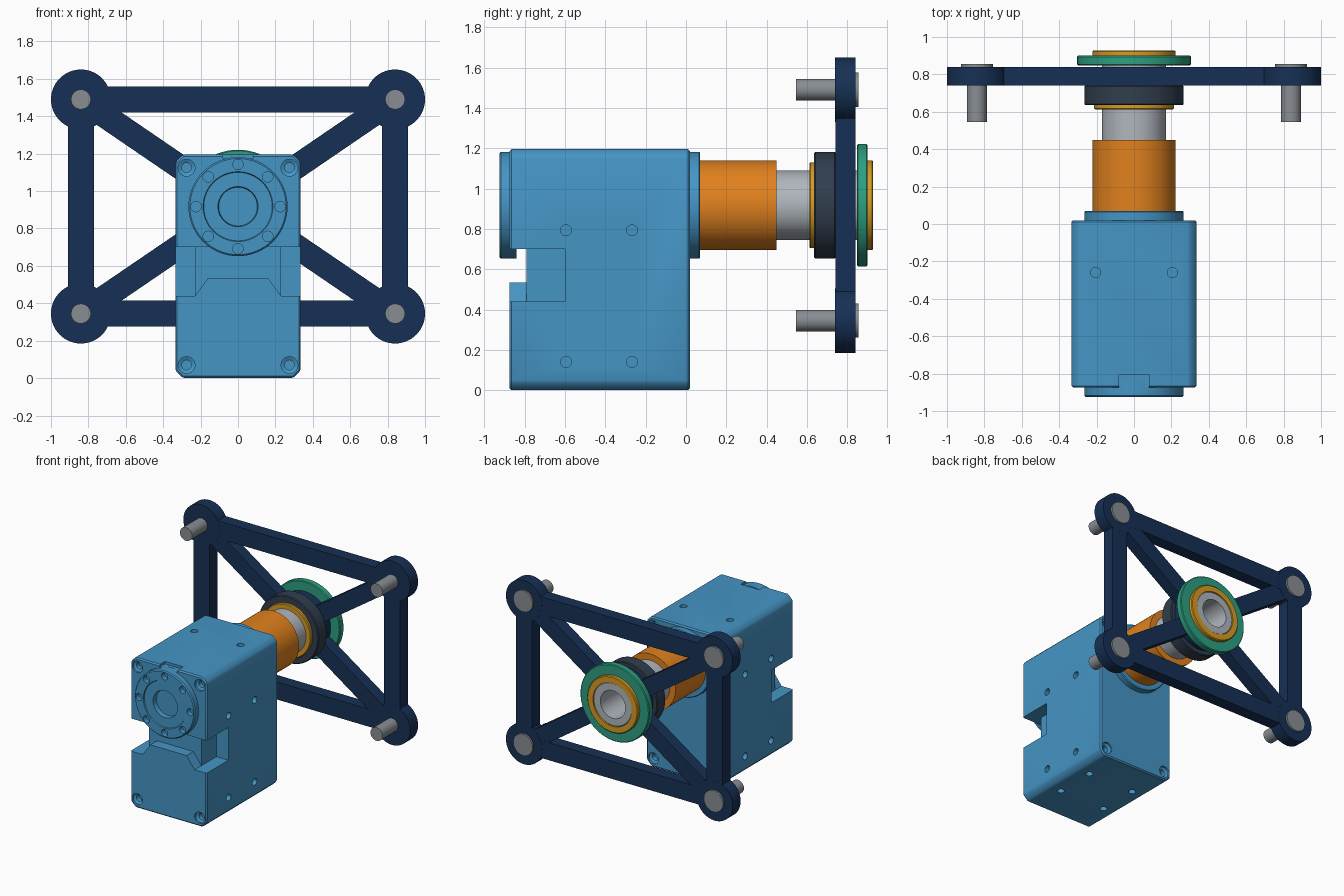
import bpy, bmesh
from math import sin, cos, pi
from mathutils import Vector

if "Cube" in bpy.data.objects:
    bpy.data.objects.remove(bpy.data.objects["Cube"])

CZ = 0.917  # height of the drive axis


def material(name, rgb):
    m = bpy.data.materials.new(name)
    m.diffuse_color = (*rgb, 1)
    m.use_nodes = True
    m.node_tree.nodes["Principled BSDF"].inputs["Base Color"].default_value = m.diffuse_color
    return m


BLUE = material("blue", (0.06, 0.30, 0.56))
NAVY = material("navy", (0.008, 0.03, 0.09))
SLATE = material("slate", (0.03, 0.048, 0.076))
ORANGE = material("orange", (0.75, 0.22, 0.013))
GOLD = material("gold", (0.68, 0.33, 0.017))
GREEN = material("green", (0.026, 0.35, 0.22))
STEEL = material("steel", (0.43, 0.47, 0.51))
BOLT = material("bolt_grey", (0.25, 0.27, 0.29))


def finish(name, bm, mat=None):
    bmesh.ops.recalc_face_normals(bm, faces=bm.faces[:])
    me = bpy.data.meshes.new(name)
    bm.to_mesh(me)
    bm.free()
    ob = bpy.data.objects.new(name, me)
    bpy.context.collection.objects.link(ob)
    if mat:
        me.materials.append(mat)
    return ob


def lathe(bm, profile, loc=(0, 0, CZ), direction=(0, 1, 0), n=64):
    """Revolve a closed (radius, along) profile about an axis."""
    rot = Vector((0, 1, 0)).rotation_difference(Vector(direction))
    rings = [[bm.verts.new(rot @ Vector((r * cos(2 * pi * i / n), a, r * sin(2 * pi * i / n))) + Vector(loc))
              for i in range(n)] for r, a in profile]
    for k in range(len(profile)):
        j = (k + 1) % len(profile)
        if profile[k][0] == 0 and profile[j][0] == 0:
            continue
        for i in range(n):
            h = (i + 1) % n
            bm.faces.new((rings[k][i], rings[k][h], rings[j][h], rings[j][i]))
    bmesh.ops.remove_doubles(bm, verts=[v for ring in rings for v in ring], dist=1e-5)


def prism(bm, pts, y0, y1):
    """Extrude an x-z outline along y."""
    a = [bm.verts.new((x, y0, z)) for x, z in pts]
    b = [bm.verts.new((x, y1, z)) for x, z in pts]
    bm.faces.new(a)
    bm.faces.new(b[::-1])
    for i in range(len(pts)):
        j = (i + 1) % len(pts)
        bm.faces.new((a[i], b[i], b[j], a[j]))


def rect(x0, x1, z0, z1):
    return [(x0, z0), (x1, z0), (x1, z1), (x0, z1)]


def disc(r, y0, y1):
    return [(0, y0), (r, y0), (r, y1), (0, y1)]


def ring(ro, ri, y0, y1, c=0.006):
    return [(ri, y0), (ro - c, y0), (ro, y0 + c), (ro, y1 - c), (ro - c, y1), (ri, y1)]


def apply_modifier(ob, kind, **props):
    m = ob.modifiers.new("m", kind)
    for k, v in props.items():
        setattr(m, k, v)
    bpy.context.view_layer.objects.active = ob
    bpy.ops.object.modifier_apply(modifier=m.name)


def cut(ob, bm):
    cutter = finish("cutter", bm)
    cutter.hide_render = True
    apply_modifier(ob, 'BOOLEAN', object=cutter, operation='DIFFERENCE', solver='EXACT')
    bpy.data.objects.remove(cutter)


def smooth(ob):
    bpy.ops.object.select_all(action='DESELECT')
    ob.select_set(True)
    bpy.context.view_layer.objects.active = ob
    bpy.ops.object.shade_smooth_by_angle(angle=0.5)


def turned(name, profile, mat, loc=(0, 0, CZ)):
    bm = bmesh.new()
    lathe(bm, profile, loc)
    ob = finish(name, bm, mat)
    smooth(ob)
    return ob


# Motor housing: chamfered block with small edge bevels
W, T, C = 0.335, 1.195, 0.04
bm = bmesh.new()
prism(bm, [(-W + C, 0), (W - C, 0), (W, C), (W, T - C), (W - C, T), (-W + C, T), (-W, T - C), (-W, C)], -0.875, 0.02)
body = finish("motor_housing", bm, BLUE)
apply_modifier(body, 'BEVEL', width=0.01, segments=1, limit_method='ANGLE')

# Front recess under the output disc, then deeper side pockets
bm = bmesh.new()
prism(bm, [(-0.4, 0.44), (-0.23, 0.44), (-0.16, 0.535), (0.16, 0.535), (0.23, 0.44), (0.4, 0.44),
           (0.4, 0.70), (-0.4, 0.70)], -1, -0.79)
cut(body, bm)
bm = bmesh.new()
for s in (-1, 1):
    prism(bm, rect(*sorted((s * 0.23, s * 0.4)), 0.44, 0.70), -1, -0.60)
cut(body, bm)

# Index notch on top, counterbored corner holes, and mounting holes
bm = bmesh.new()
prism(bm, rect(-0.08, 0.08, 1.175, 1.25), -0.95, -0.805)
counterbore = [(0, -0.02), (0.045, -0.02), (0.045, 0.015), (0.026, 0.025), (0.026, 0.06), (0, 0.06)]
small = disc(0.027, -0.02, 0.035)
for s in (-1, 1):
    for z in (0.07, 1.125):
        lathe(bm, counterbore, (s * 0.275, -0.875, z), (0, 1, 0), 24)
        lathe(bm, counterbore, (s * 0.275, 0.02, z), (0, -1, 0.0001), 24)
    for y in (-0.595, -0.268):
        for z in (0.14, 0.793):
            lathe(bm, small, (s * W, y, z), (-s, 0, 0), 24)
        lathe(bm, small, (s * 0.205, y, 0), (0, 0, 1), 24)
    lathe(bm, small, (s * 0.205, -0.26, T), (0, 0, -1), 24)
cut(body, bm)
smooth(body)

# Output disc on the front with a bolt circle
front_disc = turned("front_output_disc", [
    (0, -0.84), (0.265, -0.84), (0.265, -0.917), (0.257, -0.925), (0.187, -0.925),
    (0.183, -0.917), (0.107, -0.917), (0.103, -0.88), (0, -0.88)], BLUE)
bm = bmesh.new()
for i in range(8):
    a = i * pi / 4
    lathe(bm, disc(0.028, -0.95, -0.885), (0.225 * cos(a), 0, CZ + 0.225 * sin(a)), n=24)
cut(front_disc, bm)
smooth(front_disc)

# Drive train along the axis
turned("rear_output_disc", ring(0.265, 0.1, 0.0, 0.07), BLUE)
turned("coupler", disc(0.223, 0.06, 0.45), ORANGE)
turned("hollow_shaft", ring(0.172, 0.11, 0.44, 0.922), STEEL)
turned("front_bearing_ring", ring(0.213, 0.17, 0.612, 0.65), GOLD)
turned("bearing_hub", ring(0.265, 0.17, 0.635, 0.742), SLATE)
turned("rear_flange", ring(0.304, 0.17, 0.848, 0.90), GREEN)
turned("rear_bearing_ring", ring(0.223, 0.171, 0.89, 0.928), GOLD)

# Truss frame: corner bosses, perimeter bars, diagonals, centre ring
FX, Z0, Z1, HW = 0.84, 0.345, 1.49, 0.07
bm = bmesh.new()
lathe(bm, ring(0.23, 0.171, 0.74, 0.84, 0.001))
for z in (Z0, Z1):
    prism(bm, rect(-FX, FX, z - HW, z + HW), 0.741, 0.839)
    for s in (-1, 1):
        lathe(bm, disc(0.16, 0.74, 0.84), (s * FX, 0, z))
        corner, hub = Vector((s * FX, z)), Vector((0, CZ))
        d = (corner - hub).normalized()
        side = Vector((-d.y, d.x)) * 0.065
        start = hub + d * 0.19
        prism(bm, [start - side, corner - side, corner + side, start + side], 0.742, 0.838)
for s in (-1, 1):
    prism(bm, rect(s * FX - HW, s * FX + HW, Z0, Z1), 0.7405, 0.8395)
smooth(finish("truss_frame", bm, NAVY))

# Corner bolts
for s in (-1, 1):
    for z in (Z0, Z1):
        turned("corner_bolt", [(0, 0.545), (0.053, 0.545), (0.053, 0.80), (0.085, 0.80),
                               (0.085, 0.855), (0, 0.855)], BOLT, (s * FX, 0, z))
